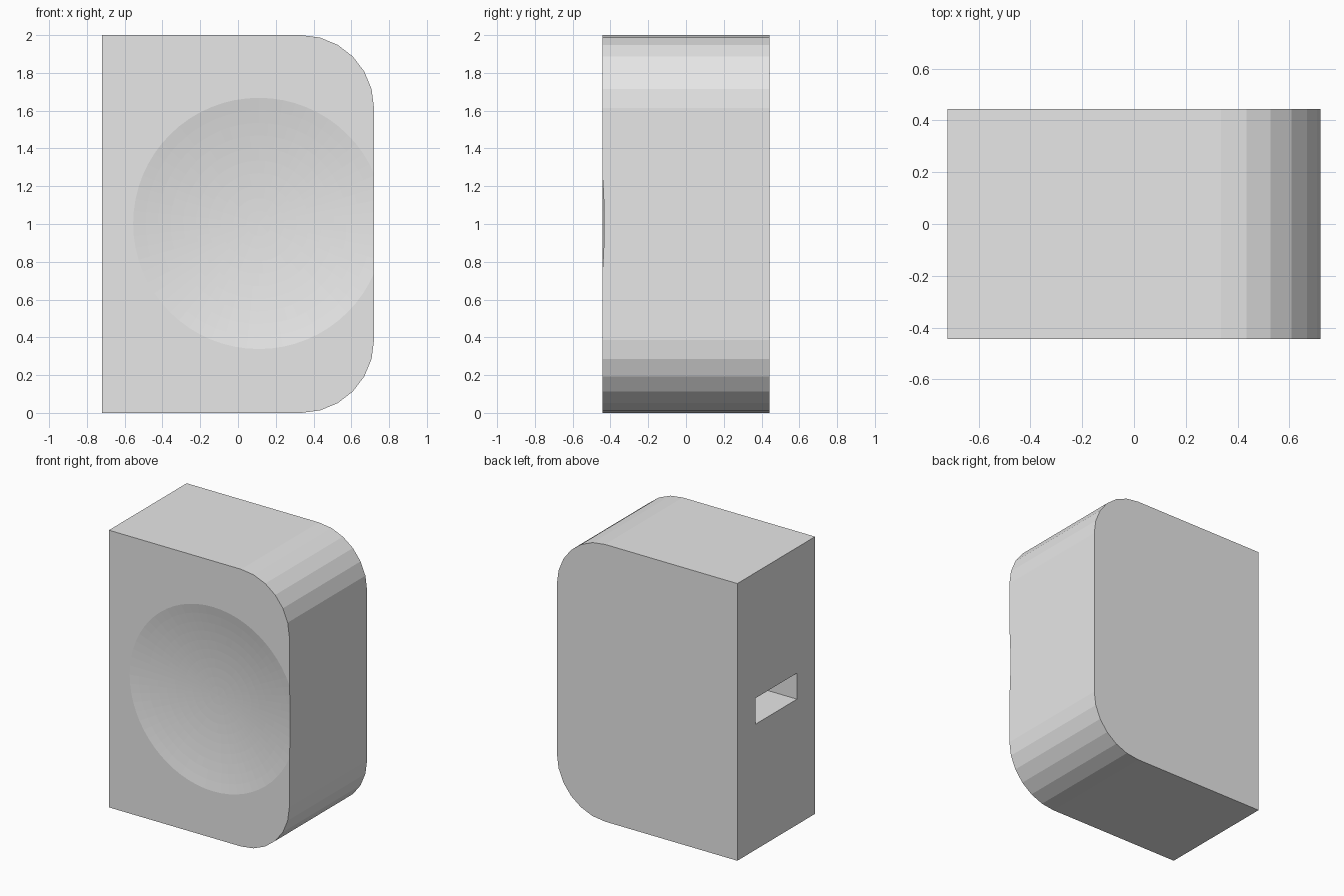
import bpy, bmesh, math

if "Cube" in bpy.data.objects:
    bpy.data.objects.remove(bpy.data.objects["Cube"])

HX, HY, H, R = 0.72, 0.443, 2.0, 0.385

grey = bpy.data.materials.new("light_grey")
grey.diffuse_color = (0.8, 0.8, 0.8, 1)
grey.use_nodes = True
grey.node_tree.nodes["Principled BSDF"].inputs["Base Color"].default_value = grey.diffuse_color


def make_object(name, bm):
    bmesh.ops.recalc_face_normals(bm, faces=bm.faces)
    mesh = bpy.data.meshes.new(name)
    bm.to_mesh(mesh)
    bm.free()
    mesh.materials.append(grey)
    obj = bpy.data.objects.new(name, mesh)
    bpy.context.collection.objects.link(obj)
    return obj


def cut(target, cutter):
    mod = target.modifiers.new("cut", 'BOOLEAN')
    mod.operation = 'DIFFERENCE'
    mod.solver = 'EXACT'
    mod.object = cutter
    cutter.hide_render = True
    bpy.context.view_layer.objects.active = target
    bpy.ops.object.modifier_apply(modifier=mod.name)
    bpy.data.objects.remove(cutter)


# Body: square on the left, two rounded corners on the right
outline = [(-HX, H), (-HX, 0)]
for cz, start in ((R, -90), (H - R, 0)):
    for i in range(7):
        a = math.radians(start + 15 * i)
        outline.append((HX - R + R * math.cos(a), cz + R * math.sin(a)))
bm = bmesh.new()
front = bm.faces.new([bm.verts.new((x, -HY, z)) for x, z in outline])
ext = bmesh.ops.extrude_face_region(bm, geom=[front], use_keep_orig=True)
moved = [v for v in ext["geom"] if isinstance(v, bmesh.types.BMVert)]
bmesh.ops.translate(bm, verts=moved, vec=(0, 2 * HY, 0))
body = make_object("body", bm)

# Shallow spherical dish in the front, running out through the right edge
DISH_R, BALL_R, SEG, RINGS = 0.665, 3.5, 64, 10
rim = math.sqrt(BALL_R ** 2 - DISH_R ** 2)
profile = []
for i in range(1, RINGS + 1):
    r = DISH_R * i / RINGS
    profile.append((r, -HY + math.sqrt(BALL_R ** 2 - r * r) - rim))
profile.append((DISH_R, -HY - 0.2))
bm = bmesh.new()
rings = [[bm.verts.new((0.11 + r * math.cos(2 * math.pi * s / SEG), y,
                        1.003 + r * math.sin(2 * math.pi * s / SEG)))
          for s in range(SEG)] for r, y in profile]
tip = bm.verts.new((0.11, -HY + BALL_R - rim, 1.003))
for s in range(SEG):
    t = (s + 1) % SEG
    bm.faces.new((tip, rings[0][s], rings[0][t]))
    for a, b in zip(rings, rings[1:]):
        bm.faces.new((a[s], b[s], b[t], a[t]))
bm.faces.new(rings[-1])
cut(body, make_object("dish_cutter", bm))

# Rectangular slot in the left side
bm = bmesh.new()
bmesh.ops.create_cube(bm, size=1)
bmesh.ops.scale(bm, verts=bm.verts, vec=(1.0, 0.474, 0.188))
bmesh.ops.translate(bm, verts=bm.verts, vec=(-HX, 0, 1.0))
cut(body, make_object("slot_cutter", bm))
